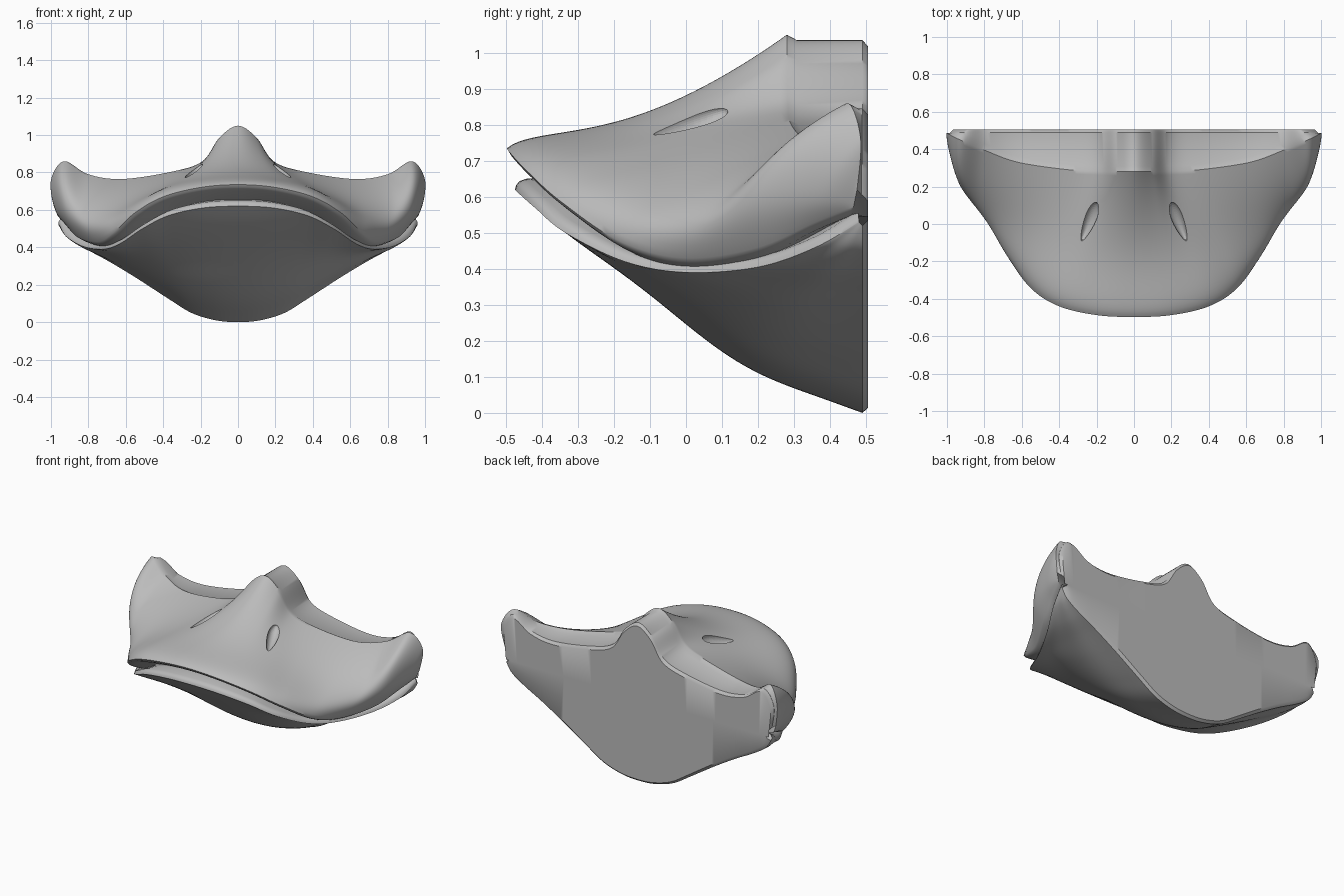
import bpy, bmesh
from math import sin, pi
from mathutils import Vector

default_cube = bpy.data.objects.get("Cube")
if default_cube:
    bpy.data.objects.remove(default_cube, do_unlink=True)

# One plain material
grey = bpy.data.materials.new("plain_grey")
grey.use_nodes = True
colour = (0.5, 0.5, 0.5, 1)
grey.diffuse_color = colour
grey.node_tree.nodes["Principled BSDF"].inputs["Base Color"].default_value = colour

BACK, BEVEL_START, MOUTH_Z = 0.505, 0.49, 0.545

# Guide curves, listed from the centre line to the left cheek
rim_keys = [(0, .28, 1.05), (.1, .28, .985), (.19, .283, .86), (.35, .29, .805), (.62, .33, .765),
            (.8, .395, .79), (.93, .45, .86), (1, .485, .76), (.985, .475, .62)]
rim_bulge = [(0, 0, -.06), (0, 0, -.04), (0, 0, 0), (0, 0, .01), (.02, -.03, .01),
             (.04, -.06, .01), (.04, -.09, .02), (.02, -.03, 0), (0, 0, 0)]
lip_keys = [(0, -.497, .735), (.2, -.487, .72), (.4, -.44, .67), (.55, -.345, .585), (.67, -.18, .475),
            (.75, 0, .43), (.86, .2, .46), (.93, .36, .53), (.965, .465, .57)]
jaw_keys = [(0, -.475, .62), (.19, -.465, .61), (.37, -.42, .57), (.51, -.335, .5), (.63, -.17, .42),
            (.72, 0, .39), (.83, .2, .405), (.92, .36, .46), (.96, .48, .53)]
chin_keys = [(x, BEVEL_START, z) for x, z in
             [(0, 0), (.12, .01), (.25, .05), (.38, .13), (.55, .24),
              (.7, .33), (.83, .4), (.92, .46), (.96, .52)]]
chin_bulge = [(0, 0, -.07), (0, 0, -.065), (0, 0, -.05), (0, 0, -.03), (0, 0, -.01)] + [(0, 0, 0)] * 4


def guide(keys, u):
    """Point on a smooth mirrored curve, u from -1 to 1."""
    def key(i):
        x, y, z = keys[min(abs(i), len(keys) - 1)]
        return Vector((-x if i < 0 else x, y, z))
    f = abs(u) * (len(keys) - 1)
    i = min(int(f), len(keys) - 2)
    t = f - i
    a, b, c, d = (key(i + n) for n in (-1, 0, 1, 2))
    p = b + (c - a) * t / 2 + (a * 2 - b * 5 + c * 4 - d) * t**2 / 2 + (b * 3 - a - c * 3 + d) * t**3 / 2
    if u < 0:
        p.x = -p.x
    return p


def bowed(a, b, bulge, extra, shape, steps=36):
    """Line from a to b bent by a bulge, plus an extra offset with its own shape."""
    fractions = [n / steps for n in range(steps + 1)]
    return [a.lerp(b, s) + bulge * (4 * s * (1 - s)) + extra * shape(s) for s in fractions]


def lip_roll(s):
    return 17.6 * s**6 * (1 - s)


def chin_wave(s):
    return 16 * (s * (1 - s))**2 * sin(2 * pi * s)


def inward(p):
    return Vector((-p.x, .35 - p.y, 0)).normalized()


def upper_section(u):
    rim, lip = guide(rim_keys, u), guide(lip_keys, u)
    d, front = inward(lip), 1 - abs(u)
    inset = Vector((rim.x * .98, min(rim.y + .028, BEVEL_START - .002), rim.z - .015))
    section = [Vector((rim.x * .95, BACK, MOUTH_Z)),
               Vector((rim.x * .965, BACK, max(rim.z - .032, MOUTH_Z + .02))),
               Vector((inset.x, BEVEL_START, inset.z)), inset]
    roll = Vector((0, 0, .018)) - d * .018
    section += bowed(rim, lip, guide(rim_bulge, u), roll * min(1, 4 * front), lip_roll)
    # rounded lip and sloping underside
    for depth, drop in ((.008, .014), (.024, .026), (.045, .036)):
        section.append(lip + d * depth - Vector((0, 0, drop * (.6 + .4 * front))))
    section.append(lip + d * .13 - Vector((0, 0, .025 + .06 * front)))
    section.append(Vector((rim.x * .5, .42, MOUTH_Z)))
    return section


def lower_section(u):
    chin, jaw = guide(chin_keys, u), guide(jaw_keys, u)
    d, front = inward(jaw), 1 - abs(u)
    section = [Vector((chin.x * .97, BACK, MOUTH_Z)),
               Vector((chin.x * .98, BACK, chin.z + .014))]
    section += bowed(chin, jaw, guide(chin_bulge, u), Vector((0, 0, -.025 * front)), chin_wave)
    # rounded jaw edge and floor of the mouth
    for depth, rise in ((.003, .012), (.012, .023), (.03, .03)):
        section.append(jaw + d * depth + Vector((0, 0, rise)))
    section.append(jaw + d * .14 + Vector((0, 0, .04)))
    section.append(Vector((chin.x * .5, .42, MOUTH_Z)))
    return section


def sweep(name, section_at, count=144):
    """Join closed cross-sections into a capped solid."""
    bm = bmesh.new()
    rings = [[bm.verts.new(p) for p in section_at(2 * n / count - 1)] for n in range(count + 1)]
    for r, s in zip(rings, rings[1:]):
        for i in range(len(r)):
            j = (i + 1) % len(r)
            bm.faces.new((r[i], r[j], s[j], s[i]))
    bm.faces.new(rings[0])
    bm.faces.new(rings[-1][::-1])
    bmesh.ops.recalc_face_normals(bm, faces=bm.faces)
    mesh = bpy.data.meshes.new(name)
    bm.to_mesh(mesh)
    bm.free()
    mesh.materials.append(grey)
    obj = bpy.data.objects.new(name, mesh)
    bpy.context.collection.objects.link(obj)
    return obj


def shade(obj):
    bpy.ops.object.select_all(action='DESELECT')
    obj.select_set(True)
    bpy.context.view_layer.objects.active = obj
    bpy.ops.object.shade_smooth_by_angle(angle=.7)


upper = sweep("upper_bill", upper_section)
lower = sweep("lower_bill", lower_section)
bpy.context.view_layer.update()

# Nostril hollows, wider toward the back
for side, label in ((1, "left"), (-1, "right")):
    ends = [upper.ray_cast(Vector((side * x, y, 3)), Vector((0, 0, -1)))[1]
            for x, y in ((.28, -.09), (.2, .115))]
    axis = ends[1] - ends[0]
    bpy.ops.mesh.primitive_uv_sphere_add(segments=32, ring_count=20, location=(ends[0] + ends[1]) / 2)
    cutter = bpy.context.object
    cutter.name = label + "_nostril_cutter"
    for v in cutter.data.vertices:
        v.co.x *= 1 + .35 * v.co.y
    cutter.rotation_mode = 'QUATERNION'
    cutter.rotation_quaternion = axis.to_track_quat('Y', 'Z')
    cutter.scale = (.032, axis.length / 2, .035)
    cutter.data.materials.append(grey)
    cutter.hide_render = True
    cutter.hide_viewport = True
    cut = upper.modifiers.new(label + "_nostril", 'BOOLEAN')
    cut.operation = 'DIFFERENCE'
    cut.solver = 'EXACT'
    cut.object = cutter

for part in (upper, lower):
    shade(part)
